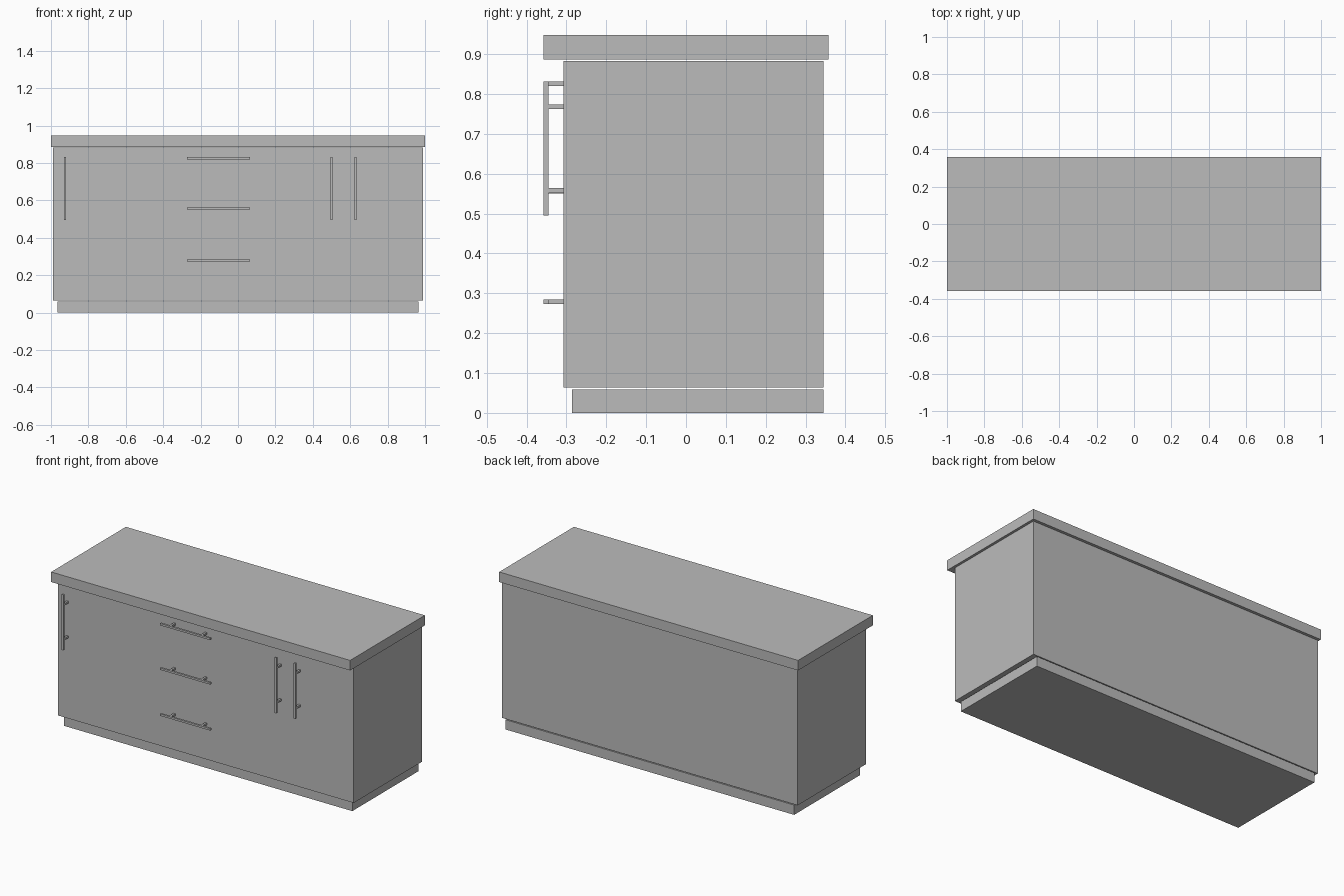
import bpy
import bmesh
from mathutils import Vector

default = bpy.data.objects.get("Cube")
if default:
    bpy.data.objects.remove(default, do_unlink=True)

grey = bpy.data.materials.new("plain_grey")
grey.use_nodes = True
colour = (0.5, 0.5, 0.5, 1)
grey.diffuse_color = colour
grey.node_tree.nodes["Principled BSDF"].inputs["Base Color"].default_value = colour


def add_box(bm, low, high):
    low, high = Vector(low), Vector(high)
    verts = bmesh.ops.create_cube(bm, size=1)["verts"]
    for v in verts:
        v.co = (low + high) / 2 + v.co * (high - low)


def make_object(name, boxes):
    bm = bmesh.new()
    for low, high in boxes:
        add_box(bm, low, high)
    mesh = bpy.data.meshes.new(name)
    bm.to_mesh(mesh)
    bm.free()
    mesh.materials.append(grey)
    obj = bpy.data.objects.new(name, mesh)
    bpy.context.collection.objects.link(obj)
    return obj


# Plinth, cabinet body and worktop, with thin shadow gaps between them
make_object("plinth", [((-0.965, -0.286, 0), (0.965, 0.345, 0.059))])
make_object("cabinet_body", [((-0.989, -0.307, 0.064), (0.989, 0.345, 0.883))])
make_object("worktop", [((-1, -0.357, 0.887), (1, 0.357, 0.948))])

# Bar handles: one long rail on two short posts
FRONT, RAIL_BACK, RAIL_FRONT = -0.307, -0.345, -0.357
HALF_LENGTH, HALF_WIDTH, POST_OFFSET = 0.168, 0.006, 0.105


def handle(name, x, z, vertical):
    along = Vector((0, 0, 1)) if vertical else Vector((1, 0, 0))
    across = Vector((1, 0, 0)) if vertical else Vector((0, 0, 1))
    centre = Vector((x, 0, z))

    def bar(offset, half, y_front, y_back):
        mid = centre + along * offset
        reach = along * half + across * HALF_WIDTH
        return (mid - reach + Vector((0, y_front, 0)),
                mid + reach + Vector((0, y_back, 0)))

    boxes = [bar(0, HALF_LENGTH, RAIL_FRONT, RAIL_BACK)]
    for side in (-1, 1):
        boxes.append(bar(side * POST_OFFSET, HALF_WIDTH, RAIL_BACK, FRONT))
    make_object(name, boxes)


for name, x in (("right", -0.925), ("middle", 0.5), ("left", 0.628)):
    handle(name + "_door_handle", x, 0.663, True)
for name, z in (("top", 0.826), ("middle", 0.557), ("bottom", 0.279)):
    handle(name + "_drawer_handle", -0.104, z, False)
